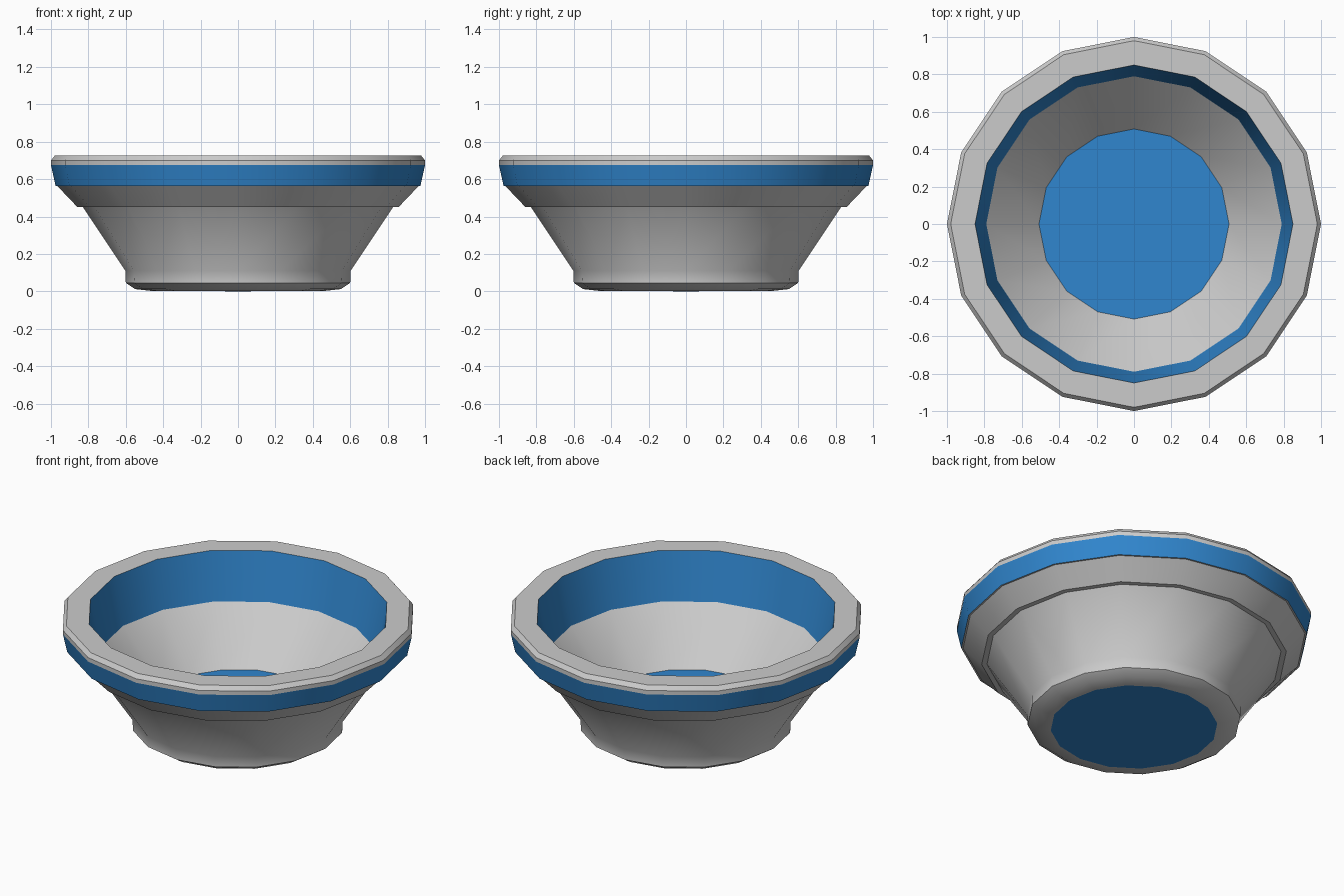
import bpy, bmesh, math

if "Cube" in bpy.data.objects:
    bpy.data.objects.remove(bpy.data.objects["Cube"])

SIDES = 16
blue = bpy.data.materials.new("blue")
blue.diffuse_color = (0.03, 0.24, 0.62, 1)
blue.use_nodes = True
blue.node_tree.nodes["Principled BSDF"].inputs["Base Color"].default_value = blue.diffuse_color


def lathe(name, profile, material=None):
    """Spin (radius, z) points about z; a zero radius closes on the axis."""
    bm = bmesh.new()
    rings = []
    for r, z in profile:
        if r == 0:
            rings.append([bm.verts.new((0, 0, z))] * SIDES)
        else:
            rings.append([bm.verts.new((r * math.cos(a), r * math.sin(a), z))
                          for a in (i * math.tau / SIDES for i in range(SIDES))])
    for low, high in zip(rings, rings[1:]):
        for i in range(SIDES):
            j = (i + 1) % SIDES
            bm.faces.new(list(dict.fromkeys((low[i], low[j], high[j], high[i]))))
    mesh = bpy.data.meshes.new(name)
    bm.to_mesh(mesh)
    bm.free()
    ob = bpy.data.objects.new(name, mesh)
    bpy.context.collection.objects.link(ob)
    if material:
        mesh.materials.append(material)
    bpy.ops.object.select_all(action='DESELECT')
    ob.select_set(True)
    bpy.context.view_layer.objects.active = ob
    bpy.ops.object.shade_smooth_by_angle(angle=math.radians(32))
    return ob


# Foot and outer wall, with the stepped collar under the rim
lathe("outer_wall", [(0.47, 0.003), (0.55, 0.012), (0.6, 0.045), (0.602, 0.11),
                     (0.83, 0.452), (0.86, 0.452), (0.965, 0.562), (0.975, 0.562)])
# Painted band around the outside
lathe("outer_band", [(0.975, 0.562), (1.0, 0.675)], blue)
# Flat rim with a soft outer edge
lathe("rim", [(1.0, 0.675), (1.0, 0.7), (0.98, 0.725), (0.85, 0.725)])
# Painted band inside the mouth
lathe("inner_band", [(0.85, 0.725), (0.79, 0.435)], blue)
# Sloping inner wall
lathe("inner_wall", [(0.79, 0.435), (0.508, 0.14)])
# Painted floor and underside discs
lathe("floor", [(0.508, 0.14), (0, 0.14)], blue)
lathe("underside", [(0, 0), (0.47, 0.003)], blue)
